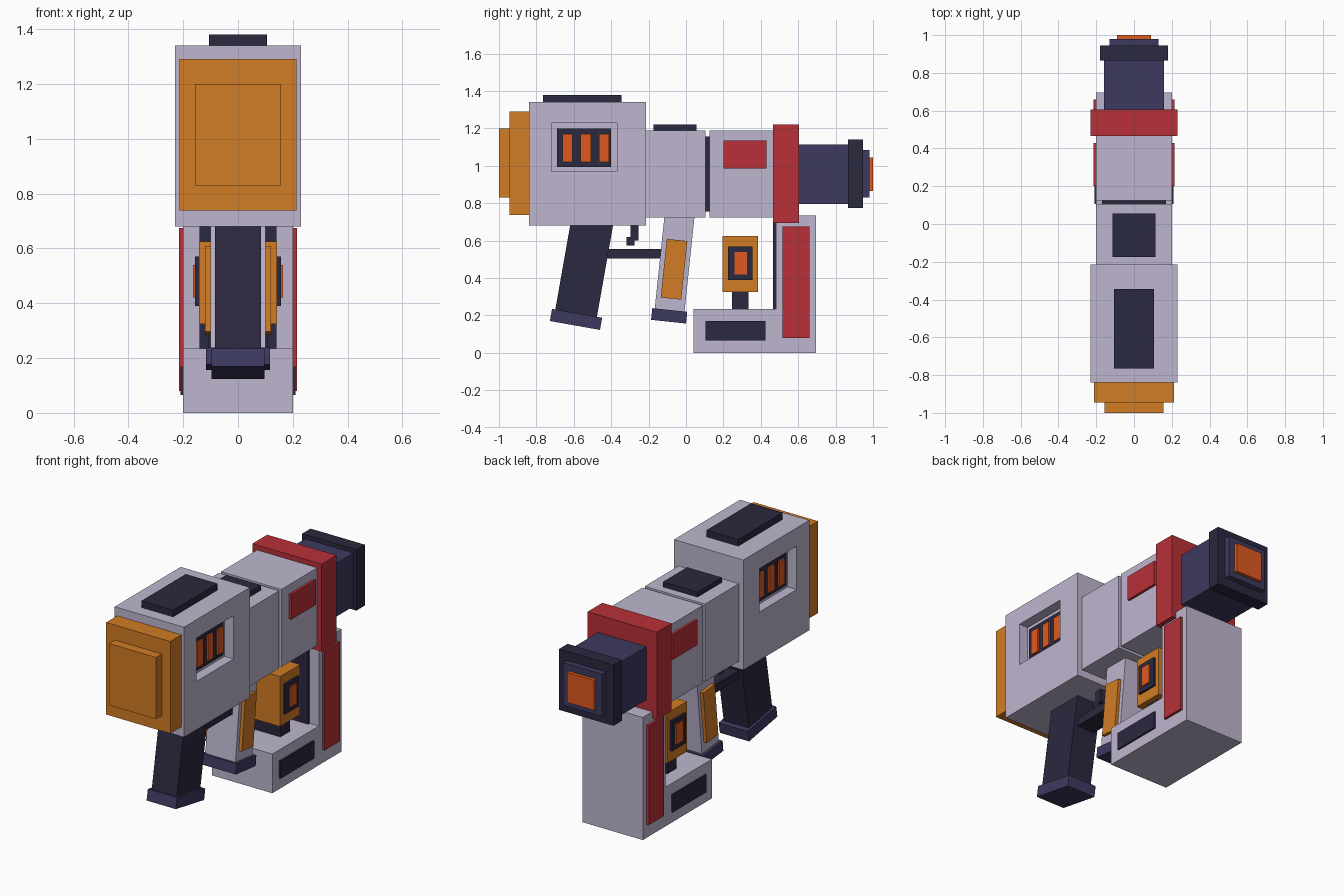
import bpy, bmesh
from math import radians
from mathutils import Matrix, Vector

if "Cube" in bpy.data.objects:
    bpy.data.objects.remove(bpy.data.objects["Cube"])


def material(name, rgb):
    m = bpy.data.materials.new(name)
    m.diffuse_color = (*rgb, 1)
    m.use_nodes = True
    m.node_tree.nodes["Principled BSDF"].inputs["Base Color"].default_value = m.diffuse_color
    return m


LILAC = material("lilac", (0.52, 0.47, 0.63))
ORANGE = material("orange", (0.64, 0.20, 0.018))
RED = material("red", (0.48, 0.03, 0.04))
DARK = material("dark", (0.024, 0.021, 0.05))
INDIGO = material("indigo", (0.047, 0.042, 0.117))
GLOW = material("glow", (0.74, 0.10, 0.014))


def box(name, mat, x, y, z, tilt=0, mirror=False):
    """Box from (min, max) ranges, tilted about x at its centre; geometry stays in world space."""
    lo, hi = Vector((x[0], y[0], z[0])), Vector((x[1], y[1], z[1]))
    bm = bmesh.new()
    mtx = (Matrix.Translation((lo + hi) / 2) @ Matrix.Rotation(radians(tilt), 4, 'X')
           @ Matrix.Diagonal((*(hi - lo), 1)))
    bmesh.ops.create_cube(bm, size=1, matrix=mtx)
    me = bpy.data.meshes.new(name)
    bm.to_mesh(me)
    bm.free()
    if mat:
        me.materials.append(mat)
    ob = bpy.data.objects.new(name, me)
    bpy.context.collection.objects.link(ob)
    if mirror:
        ob.modifiers.new("Mirror", 'MIRROR')
    return ob


def mid(name, mat, half, y, z):
    """Box centred on x = 0."""
    return box(name, mat, (-half, half), y, z)


def sides(name, mat, x0, x1, y, z, tilt=0):
    """Matching panels on the left and right."""
    return box(name, mat, (x0, x1), y, z, tilt, True)


def slab(name, mat, x, cy, cz, length, height, tilt, both=False):
    """Tilted block given by its centre in the side view."""
    xr = x if both else (-x, x)
    return box(name, mat, xr, (cy - length / 2, cy + length / 2),
               (cz - height / 2, cz + height / 2), tilt, both)


# Rear body with a window recess in each side
body = mid("rear_body", LILAC, 0.23, (-0.84, -0.215), (0.68, 1.34))
cutter = sides("recess_cutter", None, 0.17, 0.3, (-0.72, -0.37), (0.97, 1.23))
cutter.hide_render = True
cutter.hide_viewport = True
cut = body.modifiers.new("Recess", 'BOOLEAN')
cut.object = cutter
cut.operation = 'DIFFERENCE'
cut.solver = 'EXACT'
sides("window_panel", DARK, 0.165, 0.185, (-0.69, -0.40), (0.995, 1.20))
for i in range(3):
    y = -0.66 + 0.097 * i
    sides(f"window_bar_{i + 1}", GLOW, 0.18, 0.195, (y, y + 0.054), (1.02, 1.17))
mid("rear_top_plate", DARK, 0.105, (-0.765, -0.345), (1.335, 1.38))

# Stepped end cap
mid("end_cap", ORANGE, 0.213, (-0.945, -0.84), (0.738, 1.29))
mid("end_cap_step", ORANGE, 0.156, (-1.0, -0.945), (0.83, 1.20))

# Middle and front body joined by a dark neck
mid("middle_body", LILAC, 0.20, (-0.215, 0.105), (0.725, 1.19))
mid("middle_top_plate", DARK, 0.115, (-0.175, 0.055), (1.185, 1.22))
mid("neck", DARK, 0.17, (0.095, 0.135), (0.755, 1.157))
mid("front_body", LILAC, 0.20, (0.125, 0.47), (0.725, 1.19))
sides("front_side_panel", RED, 0.195, 0.215, (0.20, 0.43), (0.985, 1.135))
mid("collar", RED, 0.23, (0.465, 0.605), (0.695, 1.22))

# Barrel and muzzle
mid("barrel", INDIGO, 0.16, (0.605, 0.865), (0.795, 1.115))
mid("muzzle", DARK, 0.18, (0.865, 0.945), (0.775, 1.14))
mid("muzzle_step", INDIGO, 0.13, (0.945, 0.98), (0.83, 1.085))
mid("muzzle_tip", GLOW, 0.09, (0.975, 1.0), (0.865, 1.045))

# L-shaped lower bracket, extruded from its side profile
profile = [(0.04, 0), (0.695, 0), (0.695, 0.735), (0.48, 0.735), (0.48, 0.235), (0.04, 0.235)]
bm = bmesh.new()
face = bm.faces.new([bm.verts.new((-0.2, y, z)) for y, z in profile])
ext = bmesh.ops.extrude_face_region(bm, geom=[face])
bmesh.ops.translate(bm, vec=(0.4, 0, 0),
                    verts=[g for g in ext["geom"] if isinstance(g, bmesh.types.BMVert)])
bmesh.ops.recalc_face_normals(bm, faces=bm.faces)
me = bpy.data.meshes.new("lower_bracket")
bm.to_mesh(me)
bm.free()
me.materials.append(LILAC)
bpy.context.collection.objects.link(bpy.data.objects.new("lower_bracket", me))
mid("bracket_liner", DARK, 0.14, (0.465, 0.485), (0.23, 0.70))
sides("bracket_red_panel", RED, 0.195, 0.215, (0.515, 0.66), (0.08, 0.675))
sides("bracket_dark_panel", DARK, 0.195, 0.21, (0.105, 0.425), (0.065, 0.17))

# Power cell standing in the bracket
mid("cell_stand", DARK, 0.11, (0.245, 0.335), (0.23, 0.33))
mid("cell", ORANGE, 0.143, (0.195, 0.385), (0.325, 0.625))
sides("cell_frame", DARK, 0.135, 0.156, (0.225, 0.355), (0.39, 0.57))
sides("cell_core", GLOW, 0.15, 0.164, (0.26, 0.325), (0.42, 0.54))

# Rear grip
slab("rear_grip", DARK, 0.083, -0.542, 0.47, 0.226, 0.54, -10)
slab("rear_grip_base", INDIGO, 0.097, -0.588, 0.179, 0.272, 0.066, -10)

# Front grip
slab("front_grip", LILAC, 0.10, -0.059, 0.50, 0.16, 0.56, -6)
slab("front_grip_panel", ORANGE, (0.09, 0.12), -0.064, 0.447, 0.11, 0.315, -6, True)
slab("front_grip_base", INDIGO, 0.117, -0.09, 0.198, 0.188, 0.063, -6)

# Trigger and guard
mid("trigger", DARK, 0.03, (-0.297, -0.253), (0.60, 0.69))
mid("trigger_tip", DARK, 0.03, (-0.318, -0.275), (0.575, 0.62))
mid("trigger_guard", DARK, 0.06, (-0.44, -0.12), (0.505, 0.555))
